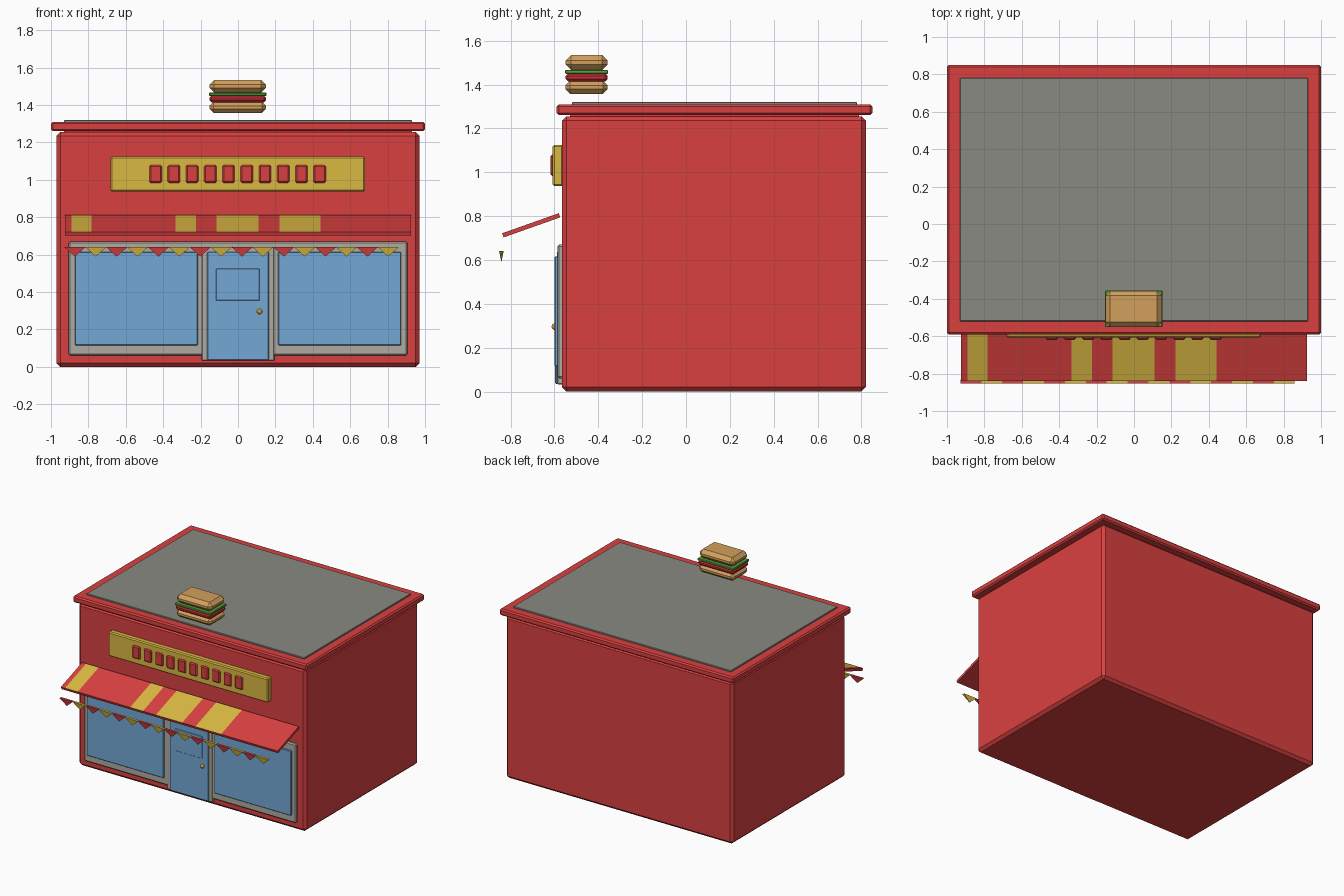
import bpy
import bmesh
from mathutils import Matrix, Vector

old = bpy.data.objects.get("Cube")
if old:
    bpy.data.objects.remove(old, do_unlink=True)


def material(name, r, g, b):
    """Flat material from 0-255 screen values, stored as linear."""
    col = [((c / 255 + 0.055) / 1.055) ** 2.4 for c in (r, g, b)] + [1.0]
    mat = bpy.data.materials.new(name)
    mat.use_nodes = True
    mat.diffuse_color = col
    mat.node_tree.nodes["Principled BSDF"].inputs["Base Color"].default_value = col
    return mat


red = material("wall red", 218, 64, 64)
yellow = material("sunny yellow", 218, 184, 66)
roof_grey = material("roof grey", 138, 138, 130)
frame_grey = material("frame grey", 174, 171, 162)
blue = material("glass blue", 116, 168, 213)
bread = material("bread tan", 210, 160, 92)
green = material("lettuce green", 92, 165, 62)
meat = material("filling red", 200, 48, 56)
gold = material("handle gold", 222, 160, 56)


def finish(name, bm, mats):
    mesh = bpy.data.meshes.new(name)
    bm.to_mesh(mesh)
    bm.free()
    for mat in mats:
        mesh.materials.append(mat)
    obj = bpy.data.objects.new(name, mesh)
    bpy.context.collection.objects.link(obj)
    return obj


def box(name, xs, ys, zs, mat, bevel=0.0):
    """Box between pairs of limits, with a single-step chamfer."""
    bm = bmesh.new()
    bmesh.ops.create_cube(bm, size=1)
    for v in bm.verts:
        v.co = Vector([(a + b) / 2 + c * (b - a) for c, (a, b) in zip(v.co, (xs, ys, zs))])
    obj = finish(name, bm, [mat])
    if bevel:
        mod = obj.modifiers.new("chamfer", "BEVEL")
        mod.width = bevel
        mod.segments = 1
    return obj


# Building shell and roof
box("building_body", (-0.97, 0.97), (-0.565, 0.82), (0, 1.255), red, 0.02)
box("roof_rim", (-1, 1), (-0.59, 0.85), (1.26, 1.31), red, 0.01)
box("roof_core", (-0.93, 0.93), (-0.53, 0.79), (1.24, 1.27), red)
box("roof_panel", (-0.93, 0.93), (-0.52, 0.78), (1.3, 1.32), roof_grey, 0.003)

# Shop front: frame, windows and door
box("window_frame", (-0.905, 0.905), (-0.587, -0.55), (0.06, 0.67), frame_grey, 0.008)
box("door_frame", (-0.195, 0.195), (-0.588, -0.55), (0.033, 0.64), frame_grey, 0.004)
for side, s in (("left", 1), ("right", -1)):
    xs = sorted((s * 0.215, s * 0.872))
    box(side + "_window", xs, (-0.6, -0.56), (0.115, 0.615), blue, 0.004)
box("door", (-0.165, 0.165), (-0.597, -0.56), (0.035, 0.615), blue, 0.004)
box("door_panel", (-0.118, 0.115), (-0.6, -0.59), (0.355, 0.525), blue, 0.002)

# Round door handle
bm = bmesh.new()
bmesh.ops.create_uvsphere(bm, u_segments=12, v_segments=8, radius=0.015)
handle = finish("door_handle", bm, [gold])
handle.location = (0.115, -0.598, 0.296)

# Sign board with a row of plain blocks
box("sign_board", (-0.683, 0.68), (-0.608, -0.56), (0.937, 1.125), yellow, 0.008)
for i in range(10):
    x = -0.44 + i * 0.0974
    box("sign_block_%d" % (i + 1), (x - 0.033, x + 0.033), (-0.619, -0.6),
        (0.983, 1.08), red, 0.008)

# Sloping awning, cut across so that its top carries yellow stripes
stripes = [(-0.89, -0.782), (-0.335, -0.225), (-0.115, 0.11), (0.222, 0.442)]
bm = bmesh.new()
bmesh.ops.create_cube(bm, size=1, matrix=Matrix.Diagonal((1.85, 0.274, 0.02, 1)))
for x in [edge for stripe in stripes for edge in stripe]:
    bmesh.ops.bisect_plane(bm, geom=bm.verts[:] + bm.edges[:] + bm.faces[:],
                           plane_co=(x, 0, 0), plane_no=(1, 0, 0))
bm.normal_update()
for f in bm.faces:
    x = f.calc_center_median().x
    if f.normal.z > 0.5 and any(a < x < b for a, b in stripes):
        f.material_index = 1
awning = finish("awning", bm, [red, yellow])
awning.location = (0, -0.706, 0.758)
awning.rotation_euler.x = 0.34

# Bunting: flattened pyramids hanging point down, in alternating colours
pitch = 0.1117
for i in range(16):
    bm = bmesh.new()
    top = [bm.verts.new((sx * pitch / 2, sy * 0.01, 0))
           for sx, sy in ((-1, -1), (1, -1), (1, 1), (-1, 1))]
    tip = bm.verts.new((0, 0, -0.05))
    bm.faces.new(top)
    for a, b in zip(top, top[1:] + top[:1]):
        bm.faces.new((b, a, tip))
    flag = finish("bunting_flag_%d" % (i + 1), bm, [yellow if i % 2 else red])
    flag.location = (-0.872 + i * pitch, -0.842, 0.64)

# Rooftop sandwich in chamfered layers
layers = [
    ("bottom_bun", 1.358, 1.418, bread, 0.022, 0),
    ("patty", 1.414, 1.45, meat, 0.012, 0),
    ("lettuce", 1.449, 1.467, green, 0.004, 0.002),
    ("top_bun", 1.466, 1.535, bread, 0.026, 0),
]
for name, z0, z1, mat, bevel, grow in layers:
    box(name, (-0.153 - grow, 0.15 + grow), (-0.55 - grow, -0.357 + grow), (z0, z1), mat, bevel)
